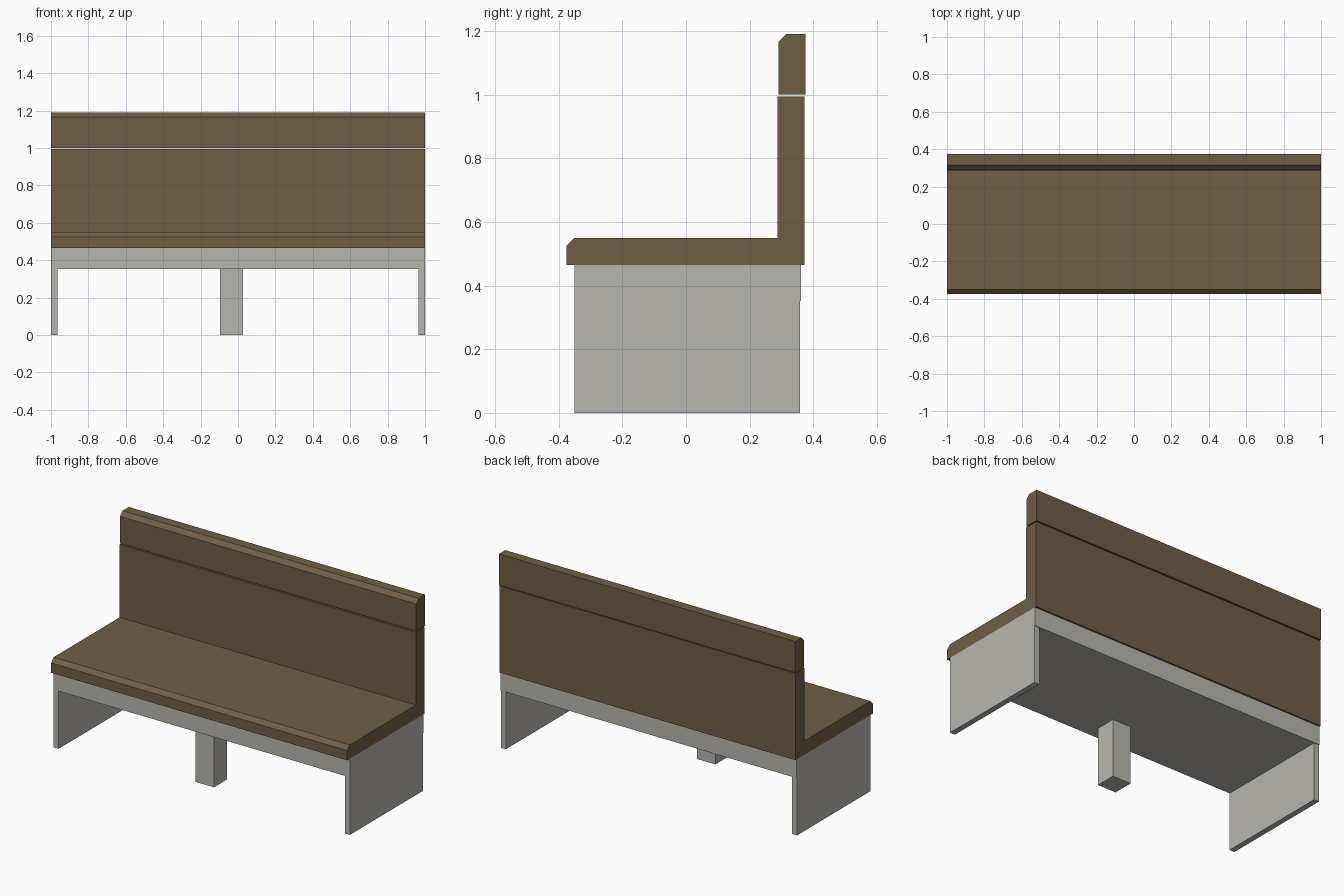
import bpy
import bmesh

cube = bpy.data.objects.get("Cube")
if cube:
    bpy.data.objects.remove(cube, do_unlink=True)


def make_material(name, color):
    mat = bpy.data.materials.new(name)
    mat.use_nodes = True
    mat.diffuse_color = (*color, 1)
    bsdf = next(n for n in mat.node_tree.nodes if n.type == 'BSDF_PRINCIPLED')
    bsdf.inputs["Base Color"].default_value = (*color, 1)
    bsdf.inputs["Roughness"].default_value = 0.8
    return mat


upholstery = make_material("brown upholstery", (0.155, 0.113, 0.06))
base_grey = make_material("light grey base", (0.48, 0.47, 0.43))


def extrude_profile(name, profile, x0, x1, mat):
    """Extrude a (y, z) outline along x."""
    bm = bmesh.new()
    face = bm.faces.new([bm.verts.new((x0, y, z)) for y, z in profile])
    ext = bmesh.ops.extrude_face_region(bm, geom=[face])
    moved = [v for v in ext["geom"] if isinstance(v, bmesh.types.BMVert)]
    bmesh.ops.translate(bm, vec=(x1 - x0, 0, 0), verts=moved)
    bmesh.ops.recalc_face_normals(bm, faces=bm.faces)
    mesh = bpy.data.meshes.new(name)
    bm.to_mesh(mesh)
    bm.free()
    mesh.materials.append(mat)
    obj = bpy.data.objects.new(name, mesh)
    bpy.context.scene.collection.objects.link(obj)
    return obj


def box(name, x0, x1, y0, y1, z0, z1, mat):
    return extrude_profile(name, [(y0, z0), (y1, z0), (y1, z1), (y0, z1)], x0, x1, mat)


# One-piece seat and backrest with a chamfered front edge
extrude_profile("seat_and_backrest", [
    (-0.375, 0.465), (0.372, 0.465), (0.372, 0.994), (0.287, 0.994),
    (0.287, 0.55), (-0.35, 0.55), (-0.375, 0.525)], -1, 1, upholstery)

# Headrest separated by a narrow gap, chamfered at the top front
extrude_profile("headrest", [
    (0.29, 1.0), (0.375, 1.0), (0.375, 1.19), (0.315, 1.19),
    (0.29, 1.165)], -1, 1, upholstery)

# Base slab between and above the legs
box("base_slab", -1, 1, -0.35, 0.362, 0.352, 0.465, base_grey)

# Side panel legs
for side, x0, x1 in (("left", 0.966, 1), ("right", -1, -0.966)):
    box(side + "_side_panel", x0, x1, -0.35, 0.358, 0, 0.352, base_grey)

# Middle support post
box("middle_post", -0.097, 0.027, -0.27, -0.145, 0, 0.352, base_grey)
